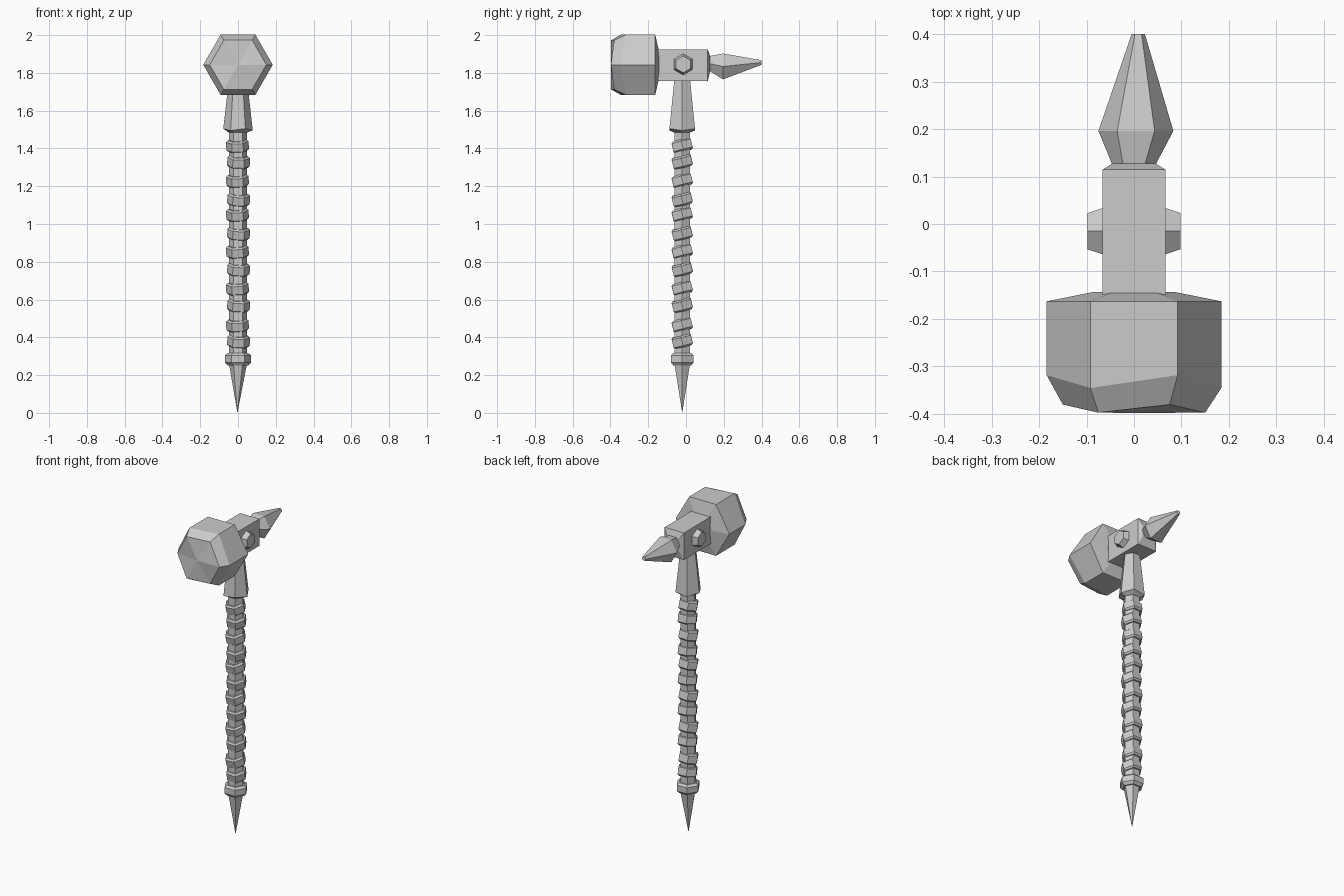
import bpy, bmesh
from math import cos, sin, pi, radians

if "Cube" in bpy.data.objects:
    bpy.data.objects.remove(bpy.data.objects["Cube"])

CY, HZ = -0.02, 1.843          # shaft centre in y, head centre in z


def hexring(axis, r, t, a=0.0, b=0.0, phase=0.0, zig=0.0):
    """Six points around an axis at distance t; zig offsets alternate points along it."""
    pts = []
    for i in range(6):
        ang = phase + i * pi / 3
        u, v = a + r * cos(ang), b + r * sin(ang)
        w = t + (zig if i % 2 else -zig)
        pts.append({'X': (w, u, v), 'Y': (u, w, v), 'Z': (u, v, w)}[axis])
    return pts


def loft(name, rings, peak=None):
    """Skin successive rings; the last end is a cap or a fan to a peak."""
    bm = bmesh.new()
    vs = [[bm.verts.new(p) for p in r] for r in rings]
    n = len(vs[0])
    for lo, hi in zip(vs, vs[1:]):
        for i in range(n):
            j = (i + 1) % n
            bm.faces.new((lo[i], lo[j], hi[j], hi[i]))
    bm.faces.new(vs[0])
    if peak:
        p = bm.verts.new(peak)
        for i in range(n):
            bm.faces.new((vs[-1][i], vs[-1][(i + 1) % n], p))
    else:
        bm.faces.new(vs[-1])
    bmesh.ops.recalc_face_normals(bm, faces=bm.faces)
    me = bpy.data.meshes.new(name)
    bm.to_mesh(me)
    bm.free()
    ob = bpy.data.objects.new(name, me)
    bpy.context.collection.objects.link(ob)
    return ob


# hammer head with unevenly chamfered striking face
loft("hammer_head", [
    hexring('Y', 0.085, -0.143, 0, HZ),
    hexring('Y', 0.184, -0.163, 0, HZ),
    hexring('Y', 0.184, -0.332, 0, HZ, zig=0.0135),
    hexring('Y', 0.150, -0.389, 0, HZ, zig=0.0085),
], peak=(0, -0.398, HZ))


# square head block
def rect(y, hx, z0, z1):
    return [(-hx, y, z0), (hx, y, z0), (hx, y, z1), (-hx, y, z1)]


loft("head_block", [
    rect(-0.15, 0.066, 1.757, 1.925),
    rect(0.115, 0.066, 1.757, 1.925),
    rect(0.128, 0.044, 1.81, 1.888),
])

# rear spike, slightly bent
loft("rear_spike", [
    hexring('Y', 0.047, 0.122, 0, 1.849),
    hexring('Y', 0.047, 0.128, 0, 1.849),
    hexring('Y', 0.079, 0.196, 0.004, 1.834),
    hexring('Y', 0.014, 0.400, 0.009, 1.855),
])

# bolts on both sides of the block
for side, s in (("left", -1), ("right", 1)):
    loft("bolt_" + side, [
        hexring('X', 0.056, s * 0.06, -0.015, 1.845, pi / 6),
        hexring('X', 0.056, s * 0.067, -0.015, 1.845, pi / 6),
        hexring('X', 0.044, s * 0.098, -0.015, 1.845, pi / 6),
    ])

# socket flaring down from the block
loft("socket", [
    hexring('Z', 0.05, 1.485, 0, CY),
    hexring('Z', 0.078, 1.50, 0, CY, zig=0.005),
    hexring('Z', 0.048, 1.765, 0, CY),
])

# shaft
loft("shaft", [
    hexring('Z', 0.048, 0.28, 0, CY),
    hexring('Z', 0.048, 1.50, 0, CY),
])

# tilted grip wraps
heights = [0.38, 0.465, 0.57, 0.66, 0.76, 0.855, 0.95, 1.05, 1.13, 1.23, 1.33, 1.415]
for k, z in enumerate(heights):
    wrap = loft(f"grip_wrap_{k + 1}", [
        hexring('Z', 0.050, -0.031),
        hexring('Z', 0.060, -0.022),
        hexring('Z', 0.060, 0.022),
        hexring('Z', 0.050, 0.031),
    ])
    wrap.location = (0.003 * (-1) ** k, CY, z)
    wrap.rotation_euler = (radians(14), radians(3 * (-1) ** k), 0)

# collar and bottom spike
loft("collar", [
    hexring('Z', 0.055, 0.252, 0, CY),
    hexring('Z', 0.070, 0.268, 0, CY),
    hexring('Z', 0.070, 0.305, 0, CY),
    hexring('Z', 0.055, 0.316, 0, CY),
])
loft("bottom_spike", [hexring('Z', 0.048, 0.262, 0, CY)], peak=(-0.003, CY, 0.0))
